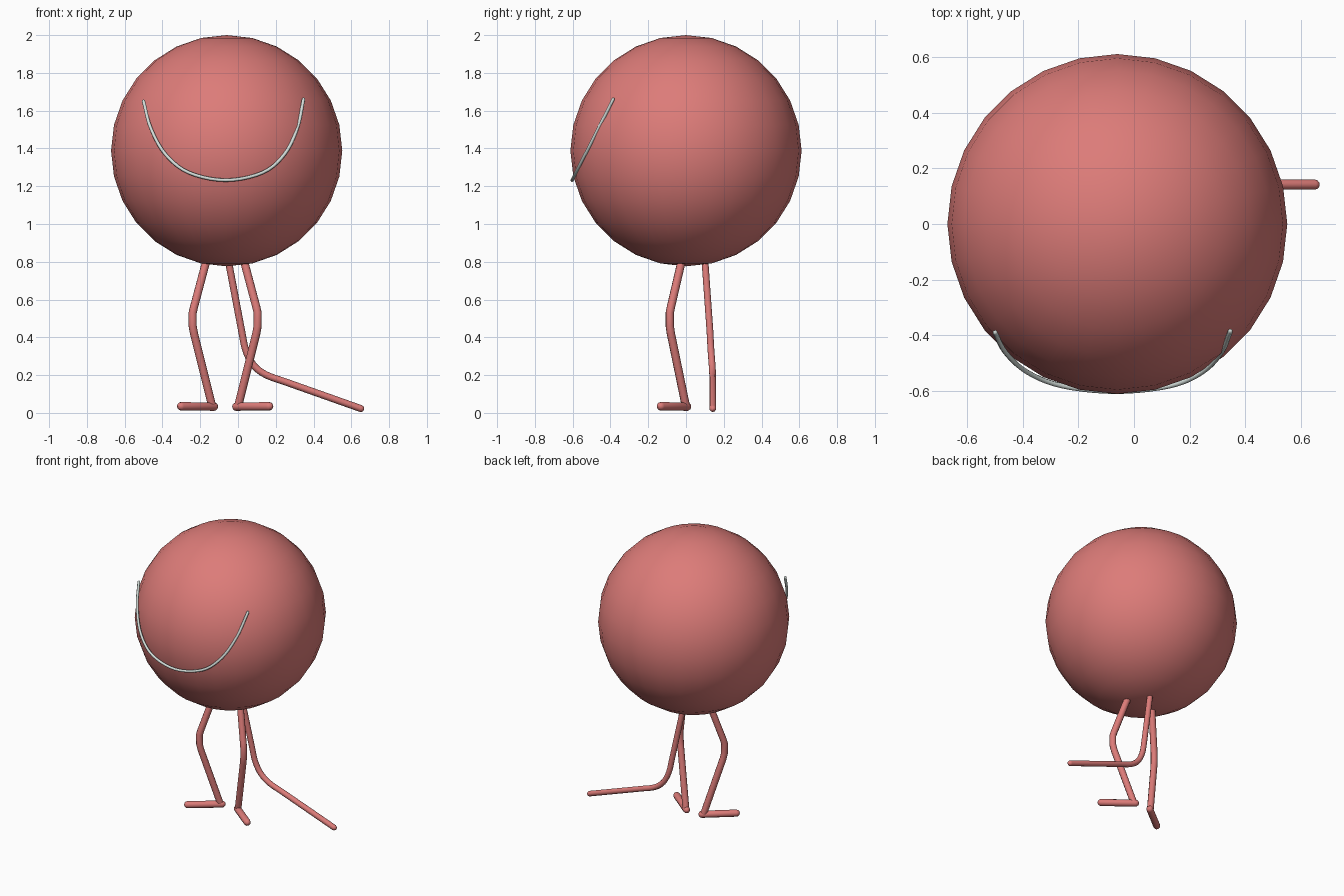
import bpy
import math
from mathutils import Vector

if "Cube" in bpy.data.objects:
    bpy.data.objects.remove(bpy.data.objects["Cube"])


def material(name, rgb):
    m = bpy.data.materials.new(name)
    m.diffuse_color = (*rgb, 1)
    m.use_nodes = True
    m.node_tree.nodes["Principled BSDF"].inputs["Base Color"].default_value = m.diffuse_color
    return m


RED = material("coral_red", (0.72, 0.20, 0.19))
GREY = material("pale_grey", (0.65, 0.72, 0.69))
MID = -0.068  # mirror plane of the legs


def rounded(points, r, start=False, end=True):
    """Turn points into (position, radius) pairs with domed ends."""
    pts = [Vector(p) for p in points]
    body = [(p, r) for p in pts]

    def dome(tip, prev):
        d = (tip - prev).normalized()
        return [(tip + d * r * math.sin(a), max(r * math.cos(a), 0.001))
                for a in (math.radians(30), math.radians(60), math.radians(88))]

    head = dome(pts[0], pts[1])[::-1] if start else []
    tail = dome(pts[-1], pts[-2]) if end else []
    return head + body + tail


def tube(name, pairs, mat, sides=3):
    """Sweep a round section along the path."""
    cu = bpy.data.curves.new(name, 'CURVE')
    cu.dimensions = '3D'
    cu.bevel_depth = 1.0
    cu.bevel_resolution = sides
    cu.use_fill_caps = True
    sp = cu.splines.new('POLY')
    sp.points.add(len(pairs) - 1)
    for q, (p, r) in zip(sp.points, pairs):
        q.co = (*p, 1)
        q.radius = r
    ob = bpy.data.objects.new(name, cu)
    bpy.context.collection.objects.link(ob)
    cu.materials.append(mat)
    bpy.ops.object.select_all(action='DESELECT')
    ob.select_set(True)
    bpy.context.view_layer.objects.active = ob
    bpy.ops.object.convert(target='MESH')
    bpy.ops.object.shade_smooth_by_angle(angle=math.radians(50))
    return ob


def smooth_path(points, steps=5):
    """Catmull-Rom interpolation through the points."""
    p = [Vector(q) for q in points]
    p = [2 * p[0] - p[1]] + p + [2 * p[-1] - p[-2]]
    out = []
    for a, b, c, d in zip(p, p[1:], p[2:], p[3:]):
        for i in range(steps):
            t = i / steps
            out.append(0.5 * (2 * b + (c - a) * t + (2 * a - 5 * b + 4 * c - d) * t * t
                              + (3 * b - a - 3 * c + d) * t ** 3))
    return out + [p[-2]]


# Round body
bpy.ops.mesh.primitive_uv_sphere_add(segments=28, ring_count=14, radius=0.612,
                                     location=(-0.06, 0, 1.388))
body = bpy.context.object
body.name = "body"
body.data.materials.append(RED)
bpy.ops.object.shade_smooth()

# Legs with bent knees, and feet turned outward
for side, s in (("left", -1), ("right", 1)):
    leg = [(0.085, -0.01, 0.86), (0.165, -0.08, 0.56), (0.172, -0.086, 0.53),
           (0.172, -0.086, 0.46), (0.165, -0.08, 0.42), (0.068, 0.0, 0.032)]
    foot = [(0.06, 0.005, 0.033), (0.232, -0.132, 0.035)]
    place = lambda pts: [(MID + s * x, y, z) for x, y, z in pts]
    tube(side + "_leg", rounded(place(leg), 0.022, end=False), RED)
    tube(side + "_foot", rounded(place(foot), 0.023, start=True), RED)

# Tail that bends and drops to the ground
bend = smooth_path([(0.02, 0.127, 0.43), (0.04, 0.132, 0.335), (0.08, 0.138, 0.255),
                    (0.145, 0.141, 0.203), (0.24, 0.142, 0.168)], 4)
tail = [(-0.065, 0.095, 0.88)] + bend + [(0.65, 0.142, 0.023)]
tube("tail", rounded(tail, 0.0185), RED)

# Curved mouth lying in a slanted plane against the body
arc = [(-0.5, 1.65), (-0.463, 1.51), (-0.385, 1.37), (-0.26, 1.272), (-0.065, 1.232),
       (0.13, 1.272), (0.247, 1.37), (0.315, 1.51), (0.347, 1.66)]
mouth = smooth_path([(x, -0.603 + (z - 1.232) * 0.507, z) for x, z in arc])
tube("mouth", rounded(mouth, 0.009, start=True), GREY, 2)
